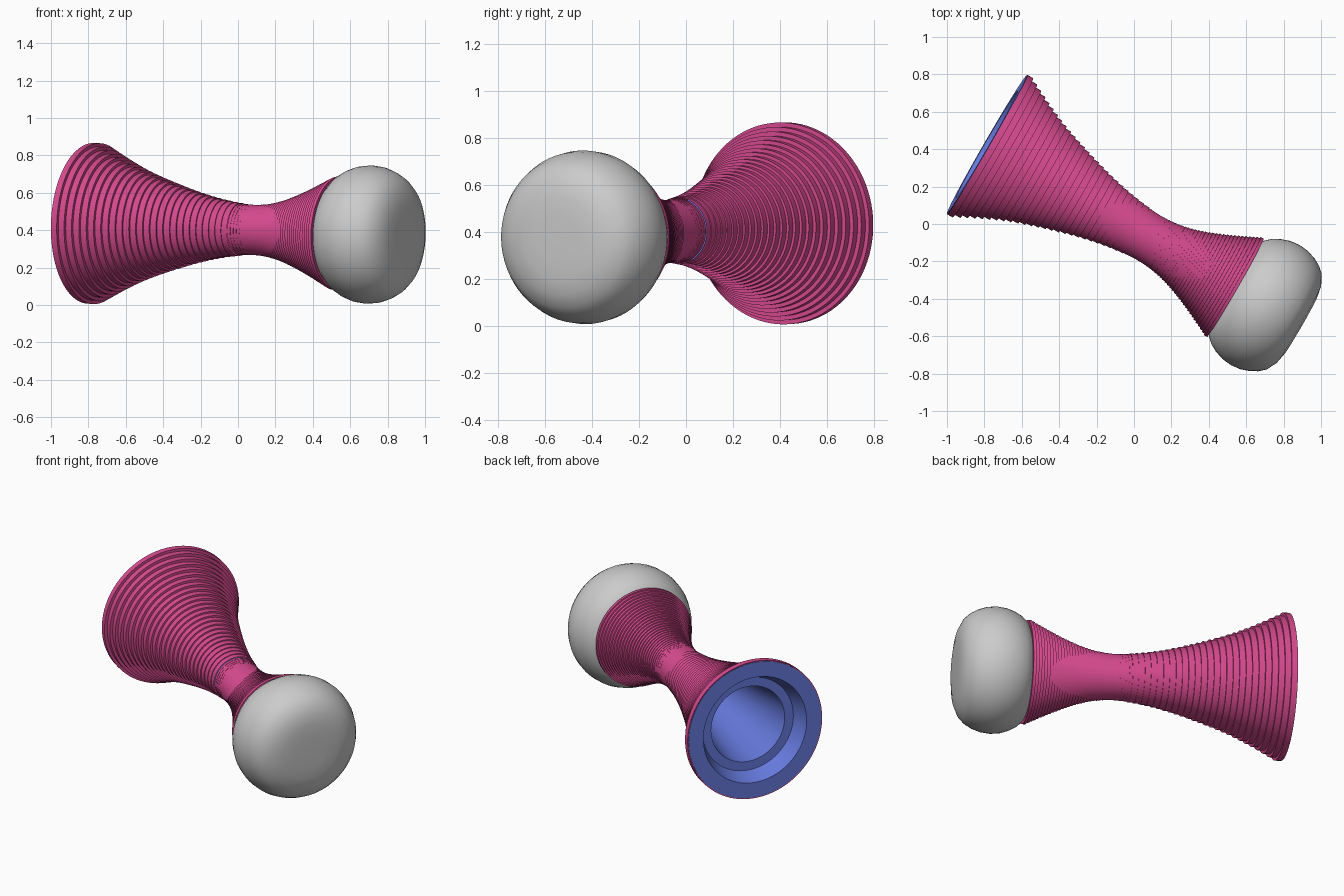
import bpy, bmesh, math
from mathutils import Vector

if "Cube" in bpy.data.objects:
    bpy.data.objects.remove(bpy.data.objects["Cube"])

START = Vector((-0.785, 0.425, 0.437))            # centre of the wide mouth
AXIS = Vector((0.866, -0.5, -0.035)).normalized()
U = AXIS.cross(Vector((0, 0, 1))).normalized()
V = AXIS.cross(U)


def material(name, rgb):
    m = bpy.data.materials.new(name)
    m.diffuse_color = (*rgb, 1)
    m.use_nodes = True
    m.node_tree.nodes["Principled BSDF"].inputs["Base Color"].default_value = m.diffuse_color
    return m


def lathe(name, profile, mat=None, sides=96, angle=25):
    """Revolve (distance along axis, radius) points around the tilted axis."""
    bm = bmesh.new()
    rings = []
    for t, r in profile:
        c = START + AXIS * t
        if r < 1e-5:
            rings.append([bm.verts.new(c)])
        else:
            rings.append([bm.verts.new(c + r * (U * math.cos(a) + V * math.sin(a)))
                          for a in (2 * math.pi * i / sides for i in range(sides))])
    for a, b in zip(rings, rings[1:]):
        for i in range(sides):
            j = (i + 1) % sides
            if len(a) == 1:
                bm.faces.new((a[0], b[i], b[j]))
            elif len(b) == 1:
                bm.faces.new((a[i], b[0], a[j]))
            else:
                bm.faces.new((a[i], b[i], b[j], a[j]))
    bmesh.ops.recalc_face_normals(bm, faces=bm.faces)
    me = bpy.data.meshes.new(name)
    bm.to_mesh(me)
    bm.free()
    ob = bpy.data.objects.new(name, me)
    bpy.context.collection.objects.link(ob)
    if mat:
        me.materials.append(mat)
    bpy.ops.object.select_all(action='DESELECT')
    ob.select_set(True)
    bpy.context.view_layer.objects.active = ob
    bpy.ops.object.shade_smooth_by_angle(angle=math.radians(angle))
    return ob


def spline(pts, x):
    """Catmull-Rom style interpolation of a radius along the axis."""
    slopes = []
    for i in range(len(pts)):
        a, b = pts[max(i - 1, 0)], pts[min(i + 1, len(pts) - 1)]
        slopes.append((b[1] - a[1]) / (b[0] - a[0]))
    for i in range(len(pts) - 1):
        (x0, y0), (x1, y1) = pts[i], pts[i + 1]
        if x <= x1 or i == len(pts) - 2:
            h = x1 - x0
            s = (x - x0) / h
            return ((2*s**3 - 3*s*s + 1) * y0 + (s**3 - 2*s*s + s) * h * slopes[i]
                    + (3*s*s - 2*s**3) * y1 + (s**3 - s*s) * h * slopes[i + 1])


pink = material("pink", (0.69, 0.07, 0.28))
blue = material("blue", (0.13, 0.19, 0.71))

# Flared body made of stepped rings: coarse on the horn, fine on the neck
curve = [(0, .43), (.15, .355), (.31, .287), (.57, .205), (.75, .162), (.9, .14),
         (1.0, .134), (1.1, .14), (1.2, .161), (1.3, .196), (1.4, .239), (1.533, .303)]


def stepped(t0, t1, n):
    out = []
    for i in range(n):
        a, b = (t0 + (t1 - t0) * k / n for k in (i, i + 1))
        r = max(spline(curve, a), spline(curve, b))
        out += [(a, r), (b, r)]
    # drop coincident repeats
    return out


horn = stepped(0, 0.92, 26)
neck = stepped(0.92, 1.533, 34)
lathe("horn", [(0.004, 0.4)] + horn, pink)
lathe("neck", neck + [(1.533, 0.2)], pink)

# Stepped hollow seen in the wide mouth
lathe("mouth_liner", [(0.03, .4), (0.01, .424), (-.002, .424), (-.002, .33), (.095, .29),
                      (.095, .235), (.68, .15), (.68, 0)], blue)

# Flattened rounded knob on the narrow end, symmetric front to back
half = [(.222, 0), (.222, .1), (.219, .175), (.207, .239), (.178, .295),
        (.145, .325), (.105, .347), (.055, .364)]
outer = []
ctrl = [(-u, r) for u, r in half] + [(0, .37)] + [(u, r) for u, r in reversed(half)]
knob = lathe("knob", [(1.718 + u, r) for u, r in ctrl], sides=64, angle=60)
